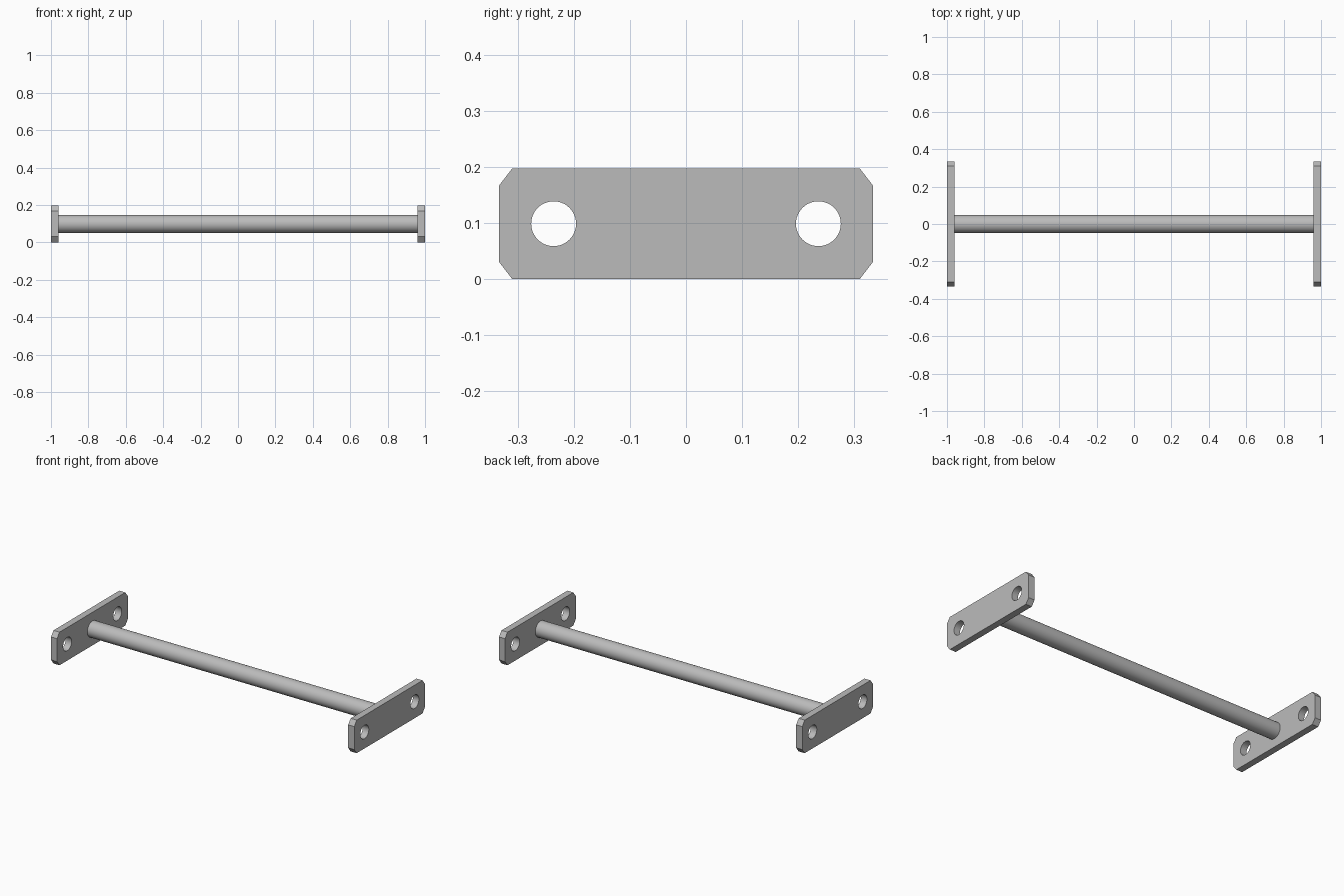
import bpy, bmesh, math

cube = bpy.data.objects.get("Cube")
if cube:
    bpy.data.objects.remove(cube, do_unlink=True)

HALF_LENGTH = 1.0
THICK = 0.04
HALF_WIDTH = 0.333
HEIGHT = 0.197
MID_Z = HEIGHT / 2
HOLE_Y, HOLE_R = 0.236, 0.04
CUT_Y, CUT_Z = 0.023, 0.03
ROD_R = 0.048

steel = bpy.data.materials.new("grey steel")
steel.use_nodes = True
colour = (0.5, 0.5, 0.5, 1)
steel.diffuse_color = colour
steel.node_tree.nodes["Principled BSDF"].inputs["Base Color"].default_value = colour


def cylinder_x(name, radius, length, location):
    """Cylinder lying along x."""
    bpy.ops.mesh.primitive_cylinder_add(vertices=48, radius=radius, depth=length,
                                        location=location, rotation=(0, math.pi / 2, 0))
    obj = bpy.context.object
    obj.name = name
    return obj


def smooth(obj):
    bpy.ops.object.select_all(action="DESELECT")
    obj.select_set(True)
    bpy.context.view_layer.objects.active = obj
    bpy.ops.object.shade_smooth_by_angle(angle=math.radians(30))


def end_plate(name, x):
    """Plate with clipped corners and two bolt holes."""
    half_z = HEIGHT / 2
    quarter = [(HALF_WIDTH, half_z - CUT_Z), (HALF_WIDTH - CUT_Y, half_z)]
    outline = quarter + [(-y, z) for y, z in reversed(quarter)]
    outline += [(-y, -z) for y, z in outline]

    bm = bmesh.new()
    face = bm.faces.new([bm.verts.new((x - THICK / 2, y, MID_Z + z)) for y, z in outline])
    side = bmesh.ops.extrude_face_region(bm, geom=[face])
    verts = [v for v in side["geom"] if isinstance(v, bmesh.types.BMVert)]
    bmesh.ops.translate(bm, verts=verts, vec=(THICK, 0, 0))
    bmesh.ops.recalc_face_normals(bm, faces=bm.faces)
    mesh = bpy.data.meshes.new(name)
    bm.to_mesh(mesh)
    bm.free()
    obj = bpy.data.objects.new(name, mesh)
    bpy.context.collection.objects.link(obj)
    mesh.materials.append(steel)

    # Bolt holes
    for y in (-HOLE_Y, HOLE_Y):
        cutter = cylinder_x("hole_cutter", HOLE_R, THICK * 3, (x, y, MID_Z))
        cutter.hide_render = True
        mod = obj.modifiers.new("hole", "BOOLEAN")
        mod.operation = "DIFFERENCE"
        mod.solver = "EXACT"
        mod.object = cutter
        bpy.context.view_layer.objects.active = obj
        bpy.ops.object.modifier_apply(modifier=mod.name)
        bpy.data.objects.remove(cutter, do_unlink=True)
    smooth(obj)


# Two end plates
for name, sign in (("left_end_plate", 1), ("right_end_plate", -1)):
    end_plate(name, sign * (HALF_LENGTH - THICK / 2))

# Bar joining the plates
bar = cylinder_x("cross_bar", ROD_R, 2 * (HALF_LENGTH - THICK), (0, 0, MID_Z))
bar.data.materials.append(steel)
smooth(bar)
